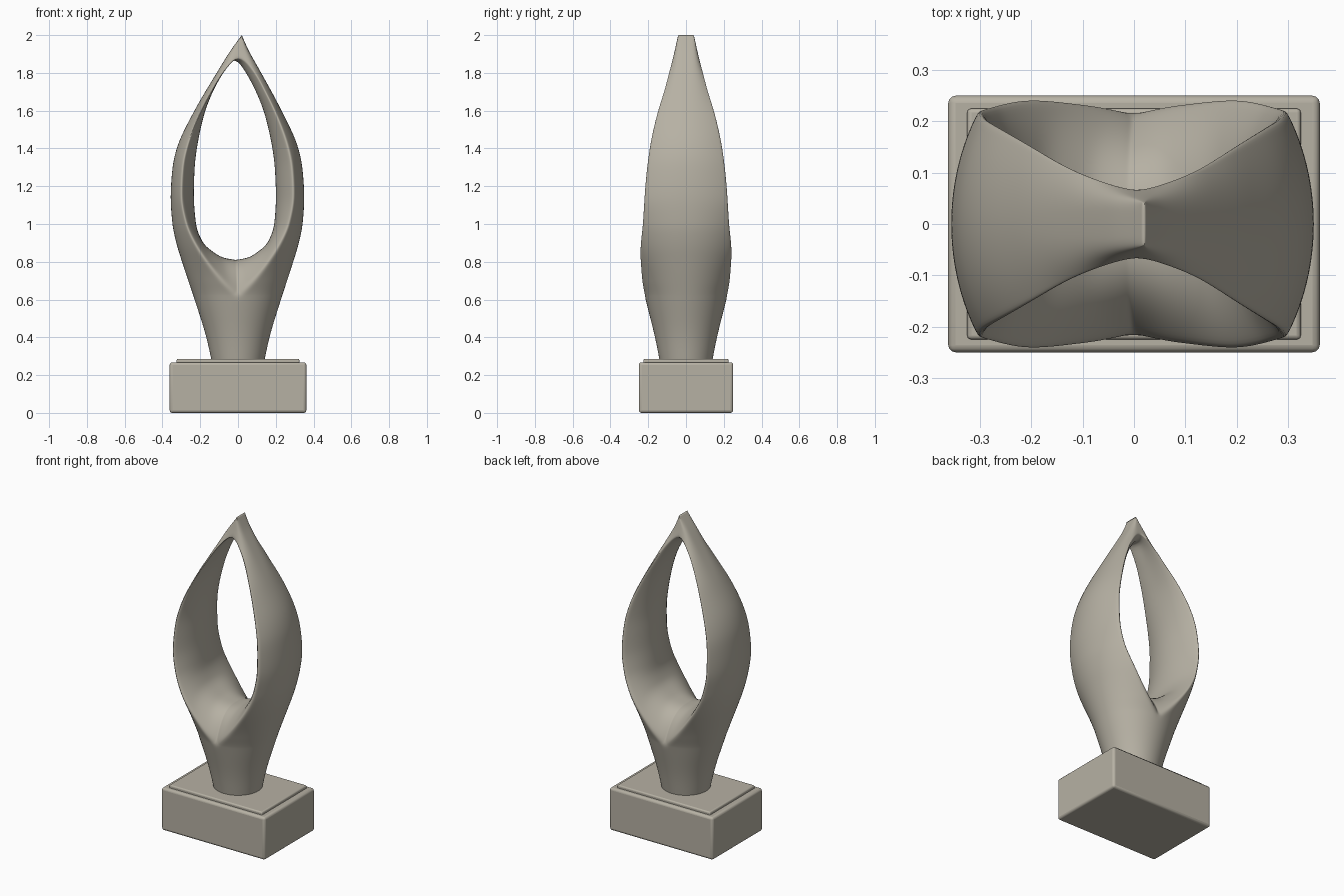
import bpy, bmesh, math

if "Cube" in bpy.data.objects:
    bpy.data.objects.remove(bpy.data.objects["Cube"])

stone = bpy.data.materials.new("warm_grey_stone")
stone.diffuse_color = (0.47, 0.44, 0.37, 1)
stone.use_nodes = True
stone.node_tree.nodes["Principled BSDF"].inputs["Base Color"].default_value = stone.diffuse_color


def curve(pts):
    """Smooth monotone interpolation through (z, value) points."""
    n = len(pts)
    d = [(pts[i + 1][1] - pts[i][1]) / (pts[i + 1][0] - pts[i][0]) for i in range(n - 1)]
    m = [d[0]]
    for a, b in zip(d, d[1:]):
        m.append(2 * a * b / (a + b) if a * b > 0 else 0)
    m.append(d[-1])

    def f(z):
        z = min(max(z, pts[0][0]), pts[-1][0])
        i = 0
        while i < n - 2 and z > pts[i + 1][0]:
            i += 1
        h = pts[i + 1][0] - pts[i][0]
        t = (z - pts[i][0]) / h
        return ((2*t**3 - 3*t*t + 1) * pts[i][1] + (t**3 - 2*t*t + t) * h * m[i]
                + (3*t*t - 2*t**3) * pts[i + 1][1] + (t**3 - t*t) * h * m[i + 1])
    return f


# profiles by height: outer half width, rim half width, half depth, hole half width, lean
outer = curve([(.25, .135), (.4, .168), (.6, .23), (.8, .295), (.9, .325), (1, .345), (1.14, .354),
               (1.3, .344), (1.4, .323), (1.6, .231), (1.8, .118), (1.9, .059), (2, 0)])
rim = curve([(.62, 0), (.7, .08), (.8, .16), (.9, .225), (1, .27), (1.15, .297), (1.3, .29),
             (1.4, .27), (1.6, .195), (1.7, .142), (1.8, .087), (1.9, 0)])
depth = curve([(.25, .135), (.4, .165), (.6, .215), (.7, .238), (.85, .25), (1, .237), (1.2, .224),
               (1.4, .2), (1.6, .154), (1.7, .12), (1.8, .092), (1.9, .064), (2, .042)])
hole = curve([(.81, 0), (.82, .06), (.84, .1), (.9, .17), (1, .207), (1.15, .217), (1.3, .212),
              (1.4, .2), (1.6, .155), (1.7, .115), (1.8, .064), (1.89, 0)])
lean = curve([(.25, 0), (1.3, -.003), (1.6, .0), (1.8, .005), (1.9, .007), (2, .02)])

COLS, ROWS = 16, 28
bm = bmesh.new()


def skin(rows):
    grid = [[bm.verts.new(p) for p in r] for r in rows]
    for a, b in zip(grid, grid[1:]):
        for j in range(len(a) - 1):
            bm.faces.new((a[j], a[j + 1], b[j + 1], b[j]))


def outer_row(z, side):
    xo, xr, yr = outer(z), rim(z) if .62 < z < 1.9 else 0, depth(z)
    p = 1 - .5 * min(max((z - 1.6) / .3, 0), 1)      # flatter arms near the tip
    end = math.acos(min((xr / max(xo, 1e-6)) ** (1 / p), .999)) if xr > 0 else math.pi / 2
    b = yr / math.sin(end) ** p
    row = []
    for j in range(COLS + 1):
        a = end * (2 * j / COLS - 1)
        s = math.sin(a)
        x = xr if j in (0, COLS) else xo * math.cos(a) ** p
        row.append((lean(z) + side * x, math.copysign(b * abs(s) ** p, s), z))
    return row


def inner_row(t, side):
    zr, zm = .62 + 1.28 * t ** 1.5, .81 + 1.08 * t ** 2
    xr = rim(zr) if 0 < t < 1 else 0
    xm = hole(zm) if 0 < t < 1 else 0
    cr, cm = lean(zr), -.012 - .008 * t
    row = []
    for j in range(COLS + 1):
        s = 2 * j / COLS - 1
        x0, x1 = cm + side * xm, cr + side * xr
        row.append((x0 + (x1 - x0) * s * s, depth(zr) * s, zm + (zr - zm) * abs(s) ** 3))
    return row


# flame body: outer skins and the tunnel between the two arms
ts = [i / ROWS for i in range(ROWS + 1)]
heights = [.25 + .37 * i / 8 for i in range(8)] + [.62 + 1.28 * t ** 1.5 for t in ts] + [1.93, 1.965, 2.0]
for side in (-1, 1):
    skin([outer_row(z, side) for z in heights])
    skin([inner_row(t, side) for t in ts])
bmesh.ops.remove_doubles(bm, verts=bm.verts, dist=.0008)
bmesh.ops.dissolve_degenerate(bm, edges=bm.edges, dist=.0001)
bmesh.ops.recalc_face_normals(bm, faces=bm.faces)
crease = bm.edges.layers.float.new("crease_edge")
for e in bm.edges:
    if all(v.co.z > 1.99 for v in e.verts):
        e[crease] = 1
me = bpy.data.meshes.new("flame_sculpture")
bm.to_mesh(me)
bm.free()
flame = bpy.data.objects.new("flame_sculpture", me)
bpy.context.collection.objects.link(flame)
me.materials.append(stone)
for poly in me.polygons:
    poly.use_smooth = True
sub = flame.modifiers.new("soften", 'SUBSURF')
sub.levels = sub.render_levels = 2


# stepped rectangular base
def block(name, w, d, z0, z1, r):
    bpy.ops.mesh.primitive_cube_add(size=1, location=(0, 0, (z0 + z1) / 2))
    o = bpy.context.object
    o.name = name
    o.scale = (w, d, z1 - z0)
    bpy.ops.object.transform_apply(location=False, rotation=False, scale=True)
    bev = o.modifiers.new("round", 'BEVEL')
    bev.width, bev.segments = r, 3
    o.data.materials.append(stone)
    bpy.ops.object.shade_smooth_by_angle(angle=math.radians(40))


block("plinth", .724, .5, 0, .268, .014)
block("plinth_top_slab", .65, .45, .2, .286, .008)
